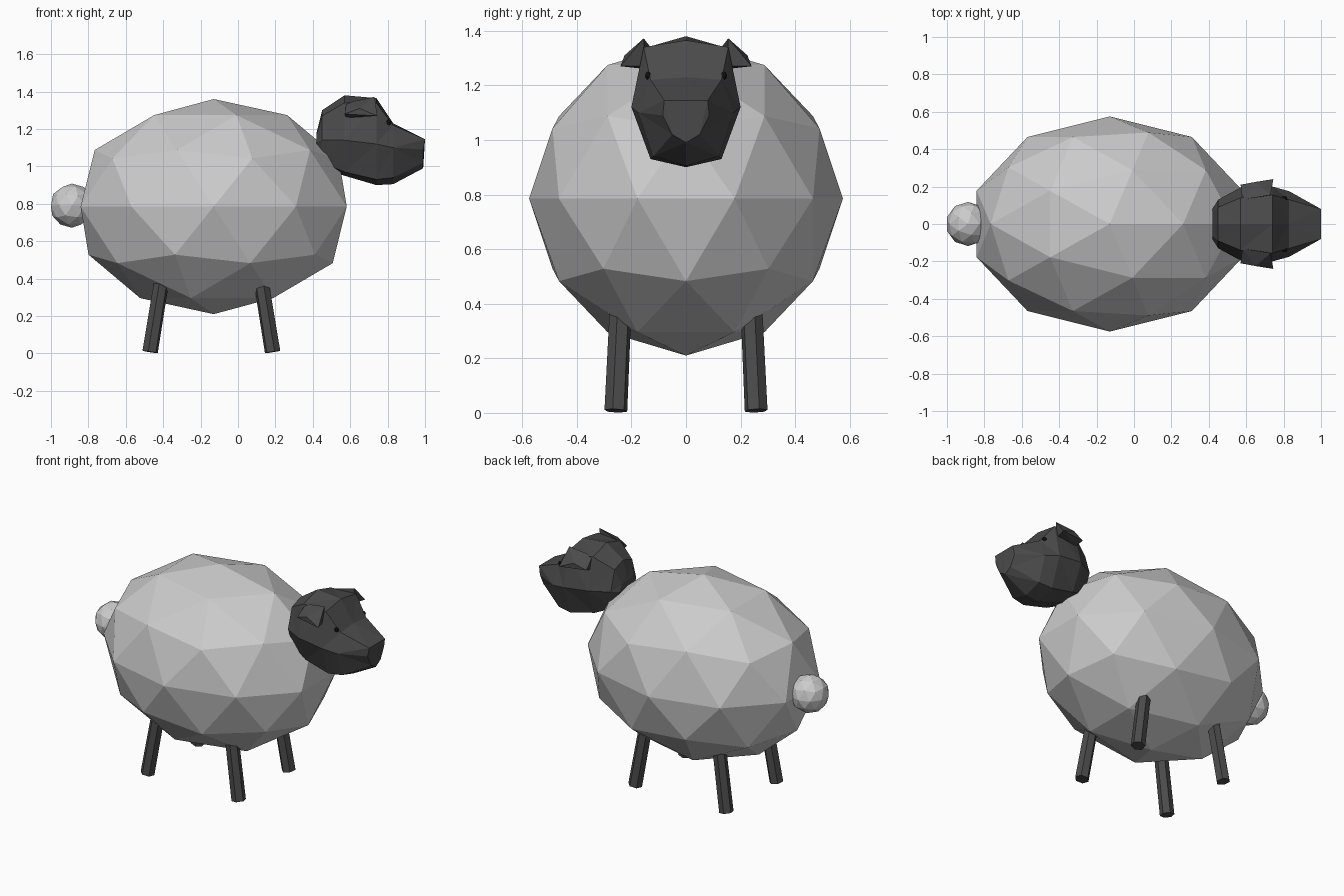
import bpy, bmesh, math
from mathutils import Vector

if "Cube" in bpy.data.objects:
    bpy.data.objects.remove(bpy.data.objects["Cube"])


def dark_material(name, v):
    m = bpy.data.materials.new(name)
    m.diffuse_color = (v, v, v, 1)
    m.use_nodes = True
    m.node_tree.nodes["Principled BSDF"].inputs["Base Color"].default_value = m.diffuse_color
    return m


DARK = dark_material("dark_skin", 0.07)
BLACK = dark_material("eye_black", 0.005)


def finish(bm, name, mat=None):
    bmesh.ops.recalc_face_normals(bm, faces=bm.faces)
    me = bpy.data.meshes.new(name)
    bm.to_mesh(me)
    bm.free()
    ob = bpy.data.objects.new(name, me)
    bpy.context.collection.objects.link(ob)
    if mat:
        me.materials.append(mat)
    return ob


def ball(name, loc, scale, sub=2, mat=None):
    bm = bmesh.new()
    bmesh.ops.create_icosphere(bm, subdivisions=sub, radius=1)
    for v in bm.verts:
        v.co = Vector([c * s + l for c, s, l in zip(v.co, scale, loc)])
    return finish(bm, name, mat)


def leg(name, foot, top, r=0.043):
    bm = bmesh.new()
    axis = Vector(top) - Vector(foot)
    bmesh.ops.create_cone(bm, cap_ends=True, segments=6, radius1=r, radius2=r * 0.95, depth=axis.length)
    rot = axis.to_track_quat('Z', 'Y').to_matrix()
    mid = (Vector(top) + Vector(foot)) / 2
    for v in bm.verts:
        v.co = rot @ v.co + mid
    return finish(bm, name, DARK)


# Woolly body and tail
ball("body", (-0.13, 0, 0.785), (0.748, 0.575, 0.575))
ball("tail", (-0.888, 0, 0.79), (0.118, 0.118, 0.118))

# Splayed legs
for side, s in (("right", -1), ("left", 1)):
    leg("front_leg_" + side, (0.185, s * 0.257, 0.008), (0.118, s * 0.238, 0.42))
    leg("back_leg_" + side, (-0.47, s * 0.257, 0.008), (-0.403, s * 0.238, 0.42))

# Head: faceted loft along x
# x, top z, (upper y, z), (side y, z), (lower y, z), bottom z
sections = [
    (0.42, 1.18, (0.06, 1.17), (0.08, 1.13), (0.05, 1.08), 1.06),
    (0.45, 1.30, (0.09, 1.27), (0.13, 1.14), (0.08, 1.02), 0.99),
    (0.57, 1.38, (0.14, 1.34), (0.195, 1.14), (0.12, 0.97), 0.95),
    (0.74, 1.365, (0.155, 1.34), (0.20, 1.12), (0.13, 0.93), 0.90),
    (0.83, 1.23, (0.13, 1.22), (0.175, 1.10), (0.12, 0.94), 0.905),
    (0.99, 1.145, (0.08, 1.145), (0.085, 1.09), (0.05, 1.02), 0.99),
]
bm = bmesh.new()
rings = []
for x, zt, u, m, l, zb in sections:
    half = [u, m, l]
    pts = [(0, zt)] + half + [(0, zb)] + [(-y, z) for y, z in reversed(half)]
    rings.append([bm.verts.new((x + (0.01 if x > 0.9 and z > 1.1 else 0), y, z)) for y, z in pts])
for a, b in zip(rings, rings[1:]):
    for i in range(8):
        bm.faces.new((a[i], a[(i + 1) % 8], b[(i + 1) % 8], b[i]))
bm.faces.new(rings[0])
bm.faces.new(rings[-1])
bmesh.ops.triangulate(bm, faces=bm.faces)
finish(bm, "head", DARK)

# Folded ears and small eyes
ear_points = [(0.58, 0.13, 1.34), (0.73, 0.155, 1.372), (0.57, 0.21, 1.28),
              (0.745, 0.24, 1.27), (0.58, 0.15, 1.26), (0.72, 0.15, 1.27), (0.65, 0.225, 1.31)]
for side, s in (("right", -1), ("left", 1)):
    bm = bmesh.new()
    for x, y, z in ear_points:
        bm.verts.new((x, s * y, z))
    bmesh.ops.convex_hull(bm, input=bm.verts)
    finish(bm, "ear_" + side, DARK)
    ball("eye_" + side, (0.805, s * 0.138, 1.235), (0.015, 0.012, 0.015), 2, BLACK)
